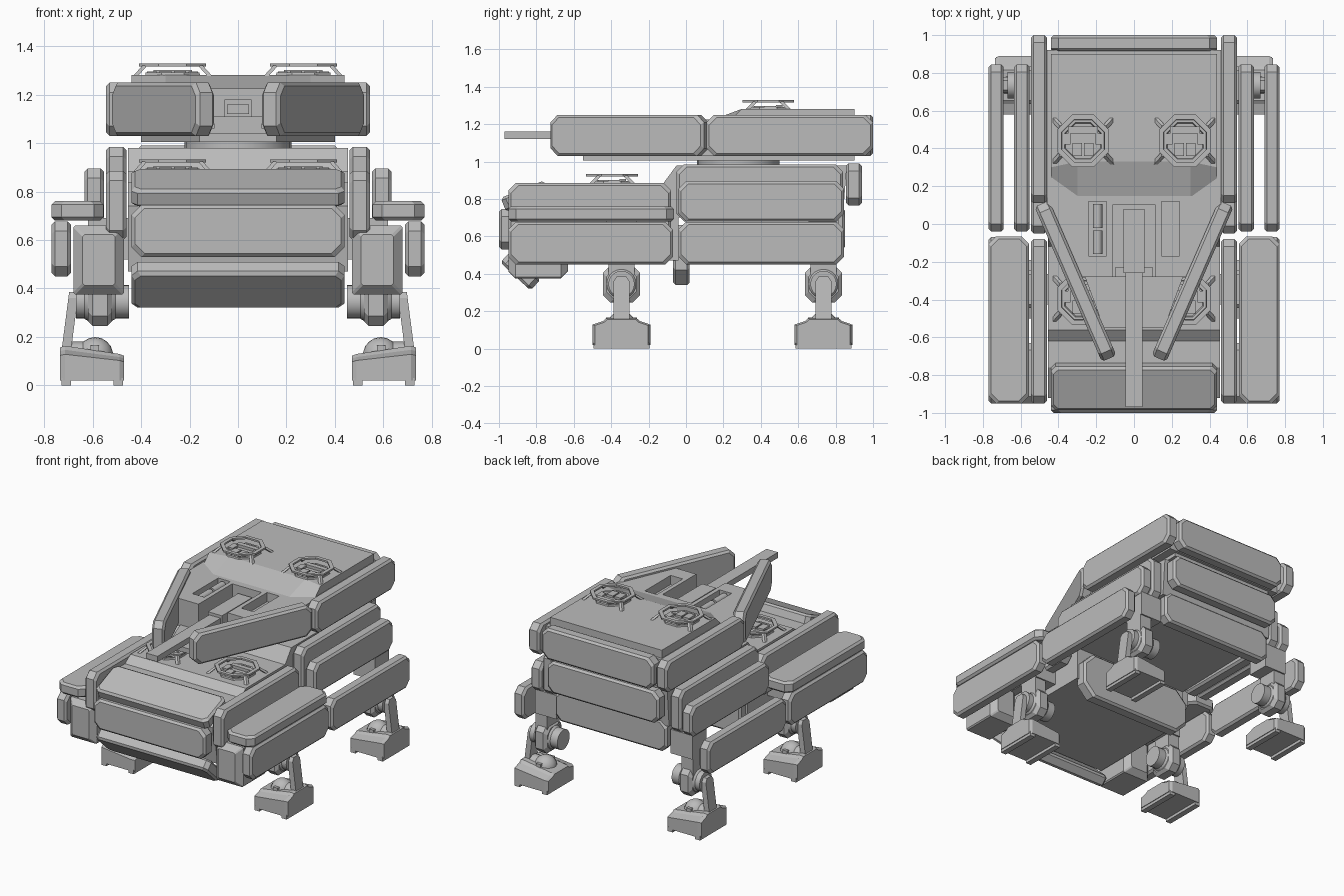
import bpy, bmesh, math
from mathutils import Matrix, Vector

if "Cube" in bpy.data.objects:
    bpy.data.objects.remove(bpy.data.objects["Cube"])

grey = bpy.data.materials.new("armour grey")
grey.diffuse_color = (0.5, 0.5, 0.5, 1)
grey.use_nodes = True
grey.node_tree.nodes["Principled BSDF"].inputs["Base Color"].default_value = grey.diffuse_color


def place(axis, a, b, d):
    return {'x': (d, a, b), 'y': (a, d, b), 'z': (a, b, d)}[axis]


def solid(name, loops, mirror=False, M=None, smooth=False, caps=True):
    """Skin a stack of equal point loops and cap both ends."""
    bm = bmesh.new()
    rings = [[bm.verts.new(M @ Vector(p) if M else p) for p in l] for l in loops]
    n = len(rings[0])
    for r, s in zip(rings, rings[1:]):
        for i in range(n):
            bm.faces.new((r[i], r[(i + 1) % n], s[(i + 1) % n], s[i]))
    if caps:
        bm.faces.new(rings[0])
        bm.faces.new(rings[-1])
    bmesh.ops.remove_doubles(bm, verts=bm.verts, dist=1e-5)
    bmesh.ops.recalc_face_normals(bm, faces=bm.faces)
    me = bpy.data.meshes.new(name)
    bm.to_mesh(me)
    bm.free()
    me.materials.append(grey)
    if smooth:
        me.shade_smooth()
        me.set_sharp_from_angle(angle=math.radians(35))
    ob = bpy.data.objects.new(name, me)
    bpy.context.collection.objects.link(ob)
    if mirror:
        ob.modifiers.new("mirror", 'MIRROR')
    return ob


def prism(name, axis, pts, d0, d1, mirror=False, smooth=False):
    return solid(name, [[place(axis, a, b, d) for a, b in pts] for d in (d0, d1)], mirror, None, smooth)


def box(name, x, y, z, mirror=False):
    return prism(name, 'z', [(x[0], y[0]), (x[1], y[0]), (x[1], y[1]), (x[0], y[1])], z[0], z[1], mirror)


def circle(a, b, r, n, turn=0.0):
    return [(a + r * math.cos(2 * math.pi * (i + turn) / n),
             b + r * math.sin(2 * math.pi * (i + turn) / n)) for i in range(n)]


def ball(name, x, y, z, r):
    ts = [math.pi * (i + .4) / 8.8 for i in range(9)]
    solid(name, [[(x - r * math.cos(t), p, q) for p, q in circle(y, z, r * math.sin(t), 20)]
                 for t in ts], True, None, True)


def octagon(a0, a1, b0, b1, c):
    return [(a0 + c, b0), (a1 - c, b0), (a1, b0 + c), (a1, b1 - c),
            (a1 - c, b1), (a0 + c, b1), (a0, b1 - c), (a0, b0 + c)]


def plate(name, axis, a, b, d, mirror=False, M=None, cut=0.04, e=0.014):
    """Armour slab with clipped corners and bevelled rims."""
    loops = []
    for depth, s in ((d[0], e), (d[0] + e, 0), (d[1] - e, 0), (d[1], e)):
        o = octagon(a[0] + s, a[1] - s, b[0] + s, b[1] - s, cut)
        loops.append([place(axis, p, q, depth) for p, q in o])
    return solid(name, loops, mirror, M)


# hull
prism("hull", 'x', [(-.88, .47), (-.92, .74), (-.76, .84), (-.62, .84), (-.56, .885), (-.12, .885),
                    (-.05, .98), (.86, .98), (.84, .72), (-.04, .7), (-.04, .47)], -.455, .455)
W = (-.44, .44)
plate("bow_plate", 'y', W, (.53, .745), (-1, -.915))
plate("glacis_plate", 'z', W, (-.125, .125), (-.04, .04), cut=.025,
      M=Matrix.Translation((0, -.86, .815)) @ Matrix.Rotation(math.radians(22), 4, 'X'))
plate("chin_plate", 'z', W, (-.11, .11), (-.04, .04), cut=.025,
      M=Matrix.Translation((0, -.885, .415)) @ Matrix.Rotation(math.radians(-43), 4, 'X'))
plate("belly_plate", 'y', W, (.34, .66), (-.07, .02), cut=.08)
plate("rear_upper_plate", 'y', W, (.765, .99), (.855, .94))
plate("rear_lower_plate", 'y', W, (.53, .75), (.765, .85))
box("rear_bracket", (-.35, .35), (.72, .77), (.62, .74))

# layered side armour
plate("front_side_plate", 'x', (-.95, -.08), (.6, .885), (.46, .545), True)
plate("rear_side_plate", 'x', (-.05, .84), (.68, .985), (.46, .545), True)
plate("rear_middle_plate", 'x', (-.04, .845), (.68, .895), (.553, .635), True)
plate("fender_plate", 'z', (.555, .77), (-.95, -.065), (.68, .76), True)
plate("front_skirt", 'x', (-.95, -.07), (.45, .677), (.69, .77), True)
plate("rear_skirt", 'x', (-.04, .845), (.45, .677), (.69, .77), True)
plate("corner_block", 'y', (.47, .68), (.375, .66), (-.95, -.63), True, cut=.008, e=.038)

# four legs
for tag, c in (("front", -.345), ("rear", .735)):
    box(tag + "_leg_mount", (.45, .62), (c - .08, c + .08), (.52, .69), True)
    box(tag + "_thigh", (.53, .62), (c - .07, c + .07), (.36, .56), True)
    plate(tag + "_hip_housing", 'x', (c - .1, c + .1), (.245, .445), (.52, .62), True, e=.02)
    prism(tag + "_hip_axle", 'x', circle(c, .345, .07, 20), .45, .67, True, True)
    ball(tag + "_hip_ball", .57, c, .345, .095)
    # shin leans outward to the ankle
    shin = [(-.042, .1), (.042, .1), (.042, .36), (.025, .385), (-.025, .385), (-.042, .36)]
    solid(tag + "_shin", [[(x - .13 * (z - .18), c + y, z) for y, z in shin] for x in (.685, .724)], True)
    ball(tag + "_ankle_ball", .59, c, .125, .074)
    prism(tag + "_ankle_axle", 'x', circle(c, .125, .055, 20), .58, .715, True, True)
    # sloped foot on two ground pads
    foot = [(-.155, .02), (-.155, .118), (-.1, .135), (-.08, .15), (.08, .15), (.1, .135),
            (.155, .118), (.155, .02)]
    solid(tag + "_foot", [[(x, c + y * w, .02 + (z - .02) * s) for y, z in foot]
          for x, w, s in ((.47, .92, .78), (.49, 1, .84), (.715, 1, 1.1), (.735, .92, 1.05))], True)
    for x0, x1 in ((.475, .515), (.69, .73)):
        box(tag + "_foot_pad", (x0, x1), (c - .15, c + .15), (0, .03), True)
    for s in (-1, 1):
        box(tag + "_ankle_lug", (.575, .61), (c + s * .07 - .012, c + s * .07 + .012), (.1, .165), True)

# turret body
prism("turret_ring", 'z', circle(0, .28, .22, 24), .97, 1.03, smooth=True)
plan = [(-.46, .92), (-.46, .1), (-.29, -.28), (.29, -.28), (.46, .1), (.46, .92)]
turret = prism("turret_body", 'z', plan, 1.03, 1.225)
prism("turret_floor", 'z', [(-.4, .9), (-.4, .1), (-.16, -.55), (.16, -.55), (.4, .1), (.4, .9)], 1.005, 1.04)
# raised roof with a faceted front slope
roof = [[(-.44, .9), (-.44, b), (-.3, a), (.3, a), (.44, b), (.44, .9)] for a, b in ((.14, .24), (.33, .3))]
solid("turret_roof", [[(x, y, z) for x, y in l] for l, z in zip(roof, (1.222, 1.282))])
slots = [((-.115, .115), (-.4, .1), (1.06, 1.4)), ((-.24, -.145), (-.17, .12), (1.16, 1.4)),
         ((.145, .24), (-.17, .12), (1.16, 1.4))]
for s in slots:
    cutter = box("slot_cutter", *s)
    cutter.hide_render = True
    cutter.hide_set(True)
    m = turret.modifiers.new("slot", 'BOOLEAN')
    m.operation, m.object, m.solver = 'DIFFERENCE', cutter, 'EXACT'

# smoke canisters in the left slot
for y in (-.16, -.02):
    prism("canister", 'y', circle(-.193, 1.195, .025, 12), y, y + .125, smooth=True)

# turret armour
plate("turret_side_plate", 'x', (.11, 1.0), (1.03, 1.25), (.46, .545), True)
plate("turret_rear_plate", 'y', W, (1.03, 1.25), (.915, 1.0))
p, q = Vector((.485, .1)), Vector((.135, -.705))
cheek = Matrix.Translation(((p.x + q.x) / 2, (p.y + q.y) / 2, 1.14)) @ \
    Matrix.Rotation(math.atan2(q.y - p.y, q.x - p.x), 4, 'Z')
half = (p - q).length / 2 + .008
plate("turret_cheek_plate", 'y', (-half, half), (-.11, .11), (-.042, .042), True, cheek)

# gun
box("gun_barrel", (-.045, .045), (-.97, .02), (1.12, 1.16))
box("gun_mantlet", (-.055, .055), (-.26, .08), (1.08, 1.18))
box("gun_cradle", (-.1, .1), (-.28, -.23), (1.03, 1.11))


# hatches with raised octagonal guard rails on splayed struts
def hatch(tag, y, z):
    x = .27
    rail = [(.15, .036), (.15, .048), (.122, .048), (.122, .036), (.15, .036)]
    solid(tag + "_hatch_rail", [[(a, b, z + h) for a, b in circle(x, y, r, 8, .5)] for r, h in rail],
          True, caps=False)
    for s in (-1, 1):
        for t in (-1, 1):
            loops = [[(x + s * (dx + i * .01), y + t * (dy + j * .012), z + h)
                      for i, j in ((-1, -1), (1, -1), (1, 1), (-1, 1))]
                     for dx, dy, h in ((.16, .12, -.01), (.115, .07, .04))]
            solid(tag + "_rail_strut", loops, True)
    solid(tag + "_hatch_rim", [[(a, b, z + h) for a, b in circle(x, y, r, 8, .5)]
          for r, h in ((.125, -.01), (.12, .012), (.105, .012), (.1, .002))], True)
    box(tag + "_hatch_visor", (x - .08, x + .08), (y + .04, y + .075), (z, z + .022), True)
    for s in (-.085, .085):
        box(tag + "_hatch_arm", (x + s - .02, x + s + .02), (y - .02, y + .04), (z, z + .016), True)
    for s in (-.03, .03):
        box(tag + "_hatch_door", (x + s - .025, x + s + .025), (y - .08, y - .01), (z, z + .018), True)


hatch("turret", .44, 1.28)
hatch("hull", -.395, .884)
